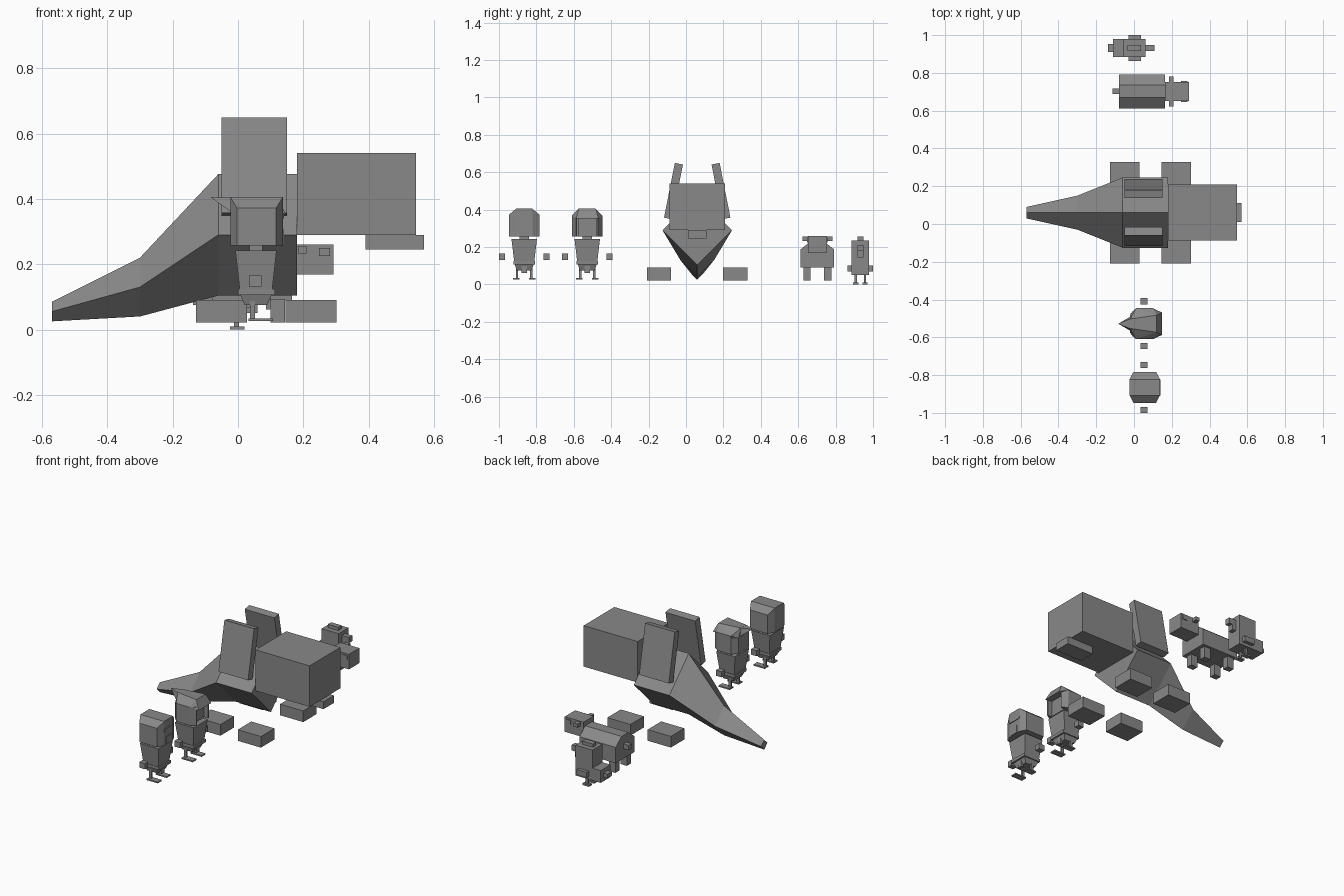
import bpy, bmesh
from mathutils import Vector

cube = bpy.data.objects.get("Cube")
if cube:
    bpy.data.objects.remove(cube, do_unlink=True)

grey = bpy.data.materials.new("plain grey")
grey.use_nodes = True
COLOUR = (0.25, 0.25, 0.25, 1)
grey.diffuse_color = COLOUR
grey.node_tree.nodes["Principled BSDF"].inputs["Base Color"].default_value = COLOUR


def finish(name, bm):
    bmesh.ops.recalc_face_normals(bm, faces=bm.faces)
    mesh = bpy.data.meshes.new(name)
    bm.to_mesh(mesh)
    bm.free()
    mesh.materials.append(grey)
    obj = bpy.data.objects.new(name, mesh)
    bpy.context.collection.objects.link(obj)
    return obj


def box(name, x, y, z, tilt=0):
    """Box from (min, max) ranges, optionally tilted about its own x axis."""
    bm = bmesh.new()
    bmesh.ops.create_cube(bm, size=1)
    bmesh.ops.scale(bm, verts=bm.verts, vec=(x[1] - x[0], y[1] - y[0], z[1] - z[0]))
    obj = finish(name, bm)
    obj.location = (sum(x) / 2, sum(y) / 2, sum(z) / 2)
    obj.rotation_euler.x = tilt
    return obj


def hull(name, points, at=(0, 0, 0)):
    """Convex solid around a few points."""
    bm = bmesh.new()
    for p in points:
        bm.verts.new(Vector(p) + Vector(at))
    res = bmesh.ops.convex_hull(bm, input=bm.verts)
    junk = [g for g in res["geom_interior"] if isinstance(g, bmesh.types.BMVert)]
    bmesh.ops.delete(bm, geom=junk, context="VERTS")
    bmesh.ops.dissolve_limit(bm, angle_limit=0.01, verts=bm.verts, edges=bm.edges)
    return finish(name, bm)


def rect(hx, hy, z):
    return [(sx * hx, sy * hy, z) for sx in (-1, 1) for sy in (-1, 1)]


# Large beast: diamond-section body running into a tail
MID = 0.06
bm = bmesh.new()
rings = []
for x, z, r in [(-0.57, 0.055, 0.03), (-0.3, 0.13, 0.09), (-0.06, 0.29, 0.186), (0.18, 0.29, 0.186)]:
    rings.append([bm.verts.new((x, MID + a * r, z + b * r))
                  for a, b in ((0, 1), (1, 0), (0, -1), (-1, 0))])
for r0, r1 in zip(rings, rings[1:]):
    for i in range(4):
        j = (i + 1) % 4
        bm.faces.new((r0[i], r0[j], r1[j], r1[i]))
bm.faces.new(rings[0])
bm.faces.new(rings[-1])
finish("beast_body_and_tail", bm)

# Large beast: head, jaw, back plates, feet
box("beast_head", (0.18, 0.545), (MID - 0.148, MID + 0.148), (0.29, 0.54))
box("beast_jaw", (0.39, 0.57), (MID - 0.05, MID + 0.05), (0.245, 0.29))
for s, side in ((-1, "right"), (1, "left")):
    c = MID + s * 0.127
    box("beast_back_plate_" + side, (-0.05, 0.15), (c - 0.022, c + 0.022), (0.35, 0.648), s * 0.195)
    c = MID + s * 0.204
    for x, end in ((-0.05, "rear"), (0.223, "front")):
        box(f"beast_foot_{end}_{side}", (x - 0.078, x + 0.078), (c - 0.065, c + 0.065), (0.022, 0.09))


def walker(tag, y):
    """Small two-legged figure facing +x, without its head."""
    at = (0.055, y, 0)
    box(tag + "_neck", (0.035, 0.075), (y - 0.025, y + 0.025), (0.235, 0.265))
    hull(tag + "_torso", rect(0.063, 0.068, 0.242) + rect(0.05, 0.054, 0.124), at)
    box(tag + "_belt", (0, 0.113), (y - 0.057, y + 0.057), (0.106, 0.124))
    hull(tag + "_hips", rect(0.048, 0.05, 0.106) + rect(0.035, 0.04, 0.075), at)
    box(tag + "_front_flap", (0.085, 0.1), (y - 0.014, y + 0.014), (0.062, 0.108))
    for s, side in ((-1, "right"), (1, "left")):
        c = y + s * 0.119
        box(f"{tag}_hand_{side}", (0.034, 0.072), (c - 0.016, c + 0.016), (0.131, 0.165))
        c = y + s * 0.038
        box(f"{tag}_leg_{side}", (0.036, 0.052), (c - 0.006, c + 0.006), (0.03, 0.09))
        c = y + s * 0.043
        box(f"{tag}_foot_{side}", (0.032, 0.107), (c - 0.018, c + 0.018), (0.026, 0.034))


# First figure: chamfered helmet with visor and mouth piece
Y1 = -0.865
walker("helmet_figure", Y1)
shell = rect(0.08, 0.043, 0.257) + rect(0.08, 0.043, 0.405)
shell += rect(0.06, 0.082, 0.257) + rect(0.06, 0.082, 0.372)
hull("helmet", shell, (0.057, Y1, 0))
box("helmet_visor", (0.13, 0.141), (Y1 - 0.042, Y1 + 0.042), (0.34, 0.356))
box("helmet_mouth_piece", (0.13, 0.141), (Y1 - 0.024, Y1 + 0.024), (0.258, 0.306))

# Second figure: open hood with a pointed back
Y2 = -0.528
walker("hood_figure", Y2)
at = (0, Y2, 0)
box("hood_face", (0.0, 0.105), (Y2 - 0.05, Y2 + 0.05), (0.257, 0.352))
hull("hood_roof", [(x, s * y, z) for s in (-1, 1) for x, y, z in (
    (-0.02, 0.025, 0.405), (0.12, 0.045, 0.405), (0.147, 0.06, 0.352),
    (0.1, 0.082, 0.368), (0.01, 0.082, 0.368), (-0.02, 0.05, 0.352))], at)
hull("hood_tip", [(-0.083, 0, 0.405)] + [(x, s * y, z) for s in (-1, 1) for x, y, z in (
    (-0.01, 0.03, 0.404), (-0.015, 0.04, 0.355))], at)
hull("hood_back", [(x, s * y, z) for s in (-1, 1) for z in (0.257, 0.355)
                   for x, y in ((-0.02, 0.05), (0.01, 0.082))], at)
for s, side in ((-1, "right"), (1, "left")):
    hull("hood_side_" + side, [(x, s * y, z) for z in (0.257, 0.368) for x, y in (
        (0.01, 0.082), (0.1, 0.082), (0.01, 0.055), (0.13, 0.055), (0.133, 0.06))], at)

# Four-legged pack animal
YP = 0.702
hull("pack_animal_body", [(x, YP + s * y, z) for x in (-0.08, 0.165) for s in (-1, 1)
                          for y, z in ((0.09, 0.09), (0.09, 0.187), (0.033, 0.232))])
box("pack_animal_head", (0.165, 0.292), (YP - 0.05, YP + 0.05), (0.168, 0.26))
box("pack_animal_ears", (0.184, 0.21), (YP - 0.08, YP + 0.08), (0.233, 0.255))
box("pack_animal_eyes", (0.248, 0.282), (YP - 0.055, YP + 0.055), (0.225, 0.25))
box("pack_animal_tail", (-0.115, -0.08), (YP - 0.015, YP + 0.015), (0.15, 0.18))
for s, side in ((-1, "right"), (1, "left")):
    c = YP + s * 0.056
    for x, end in ((-0.045, "rear"), (0.122, "front")):
        box(f"pack_animal_leg_{end}_{side}", (x - 0.022, x + 0.022), (c - 0.019, c + 0.019), (0.022, 0.09))

# Small upright creature
YC = 0.932
box("creature_body", (-0.055, 0.06), (YC - 0.047, YC + 0.047), (0.05, 0.235))
box("creature_rump", (-0.11, -0.055), (YC - 0.047, YC + 0.047), (0.05, 0.125))
box("creature_tail", (-0.137, -0.11), (YC - 0.021, YC + 0.021), (0.075, 0.1))
box("creature_crest", (-0.035, 0.036), (YC - 0.016, YC + 0.016), (0.235, 0.255))
box("creature_beak_upper", (0.06, 0.108), (YC - 0.016, YC + 0.016), (0.178, 0.212))
box("creature_beak_lower", (0.06, 0.085), (YC - 0.016, YC + 0.016), (0.145, 0.178))
box("creature_arms", (-0.03, 0.038), (YC - 0.068, YC + 0.068), (0.068, 0.1))
for s, side in ((-1, "right"), (1, "left")):
    c = YC + s * 0.025
    box("creature_leg_" + side, (-0.012, 0.003), (c - 0.006, c + 0.006), (0.008, 0.052))
    box("creature_foot_" + side, (-0.025, 0.02), (c - 0.014, c + 0.014), (0, 0.01))
